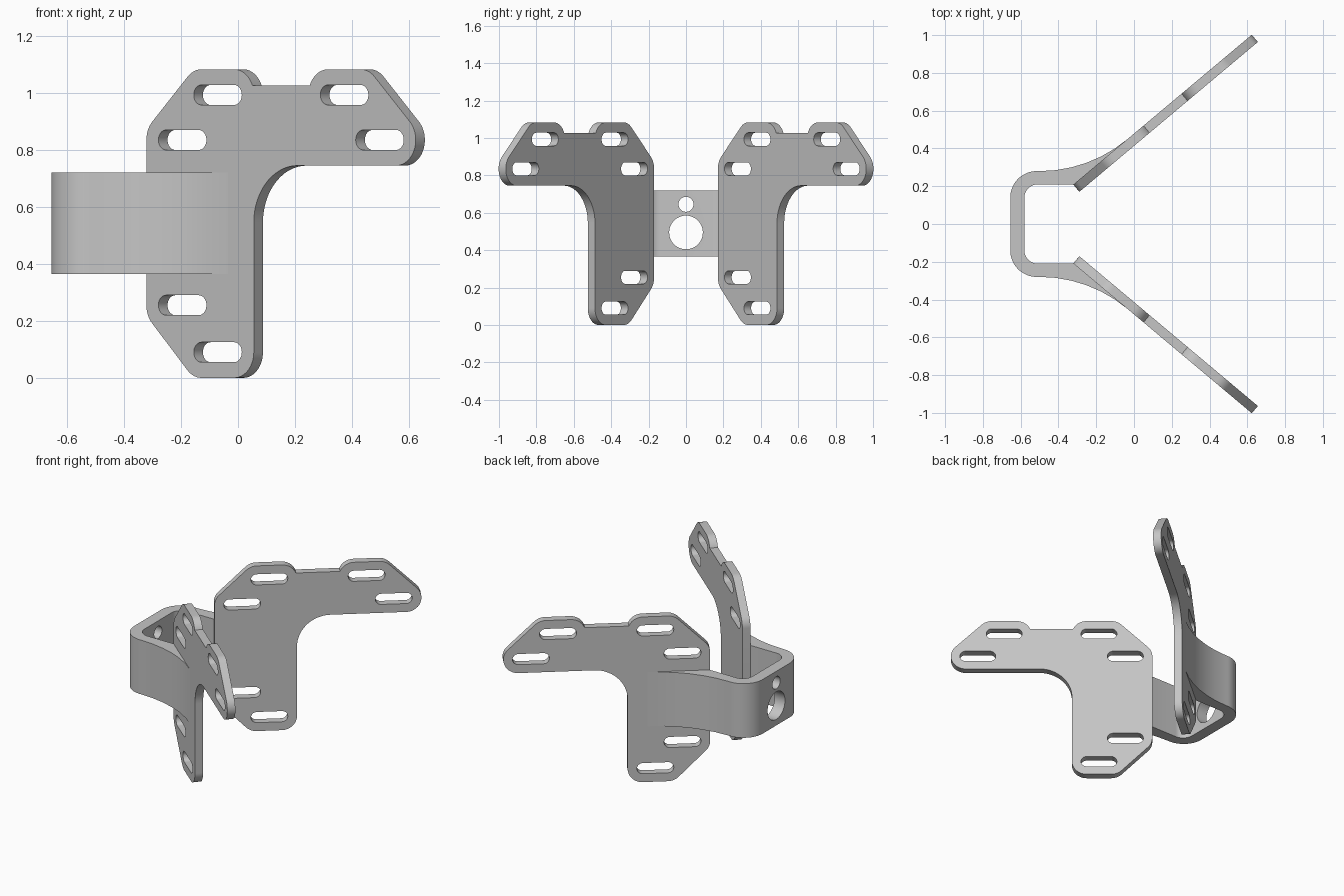
import bpy, bmesh
from math import sin, cos, tan, radians, hypot
from mathutils import Matrix, Vector

cube = bpy.data.objects.get("Cube")
if cube:
    bpy.data.objects.remove(cube, do_unlink=True)

steel = bpy.data.materials.new("steel grey")
steel.use_nodes = True
GREY = (0.56, 0.56, 0.56, 1)
steel.diffuse_color = GREY
steel.node_tree.nodes["Principled BSDF"].inputs["Base Color"].default_value = GREY

T = 0.05            # plate thickness
R = 0.09            # rounding of plate corners
ANGLE = radians(40)  # plate splay
DIR = Vector((cos(ANGLE), sin(ANGLE), 0))
INWARD = Vector((sin(ANGLE), -cos(ANGLE), 0))
ROOT = Vector((-0.32, 0.21, 0))  # outer inner-end corner of the back plate


def arc(x, y, r, start, end):
    n = max(2, int(abs(end - start) / 6))
    angles = [radians(start + (end - start) * i / n) for i in range(n + 1)]
    return [(x + r * cos(a), y + r * sin(a)) for a in angles]


def slot(x, y, half=0.075, r=0.035):
    return arc(x + half, y, r, -90, 90) + arc(x - half, y, r, 90, 270)


def extruded(name, loops, depth, matrix):
    """Solid from closed outlines; inner outlines become holes."""
    curve = bpy.data.curves.new(name, 'CURVE')
    curve.dimensions = '2D'
    curve.fill_mode = 'BOTH'
    curve.extrude = depth / 2
    for loop in loops:
        spline = curve.splines.new('POLY')
        spline.points.add(len(loop) - 1)
        for point, (x, y) in zip(spline.points, loop):
            point.co = (x, y, 0, 1)
        spline.use_cyclic_u = True
    temp = bpy.data.objects.new(name + "_outline", curve)
    bpy.context.collection.objects.link(temp)
    graph = bpy.context.evaluated_depsgraph_get()
    mesh = bpy.data.meshes.new_from_object(temp.evaluated_get(graph))
    bpy.data.objects.remove(temp, do_unlink=True)
    bm = bmesh.new()
    bm.from_mesh(mesh)
    bmesh.ops.remove_doubles(bm, verts=bm.verts, dist=0.0001)
    bm.transform(matrix)
    bmesh.ops.recalc_face_normals(bm, faces=bm.faces)
    bm.to_mesh(mesh)
    bm.free()
    mesh.name = name
    mesh.materials.clear()
    mesh.materials.append(steel)
    obj = bpy.data.objects.new(name, mesh)
    bpy.context.collection.objects.link(obj)
    return obj


def smooth(obj):
    bpy.ops.object.select_all(action='DESELECT')
    obj.select_set(True)
    bpy.context.view_layer.objects.active = obj
    bpy.ops.object.shade_smooth_by_angle(angle=radians(25))


# Splayed plates: L-shaped outline with rounded corners and six slots
corners = [
    (0.40, 0.09, R, -90, 0), (0.69, 0.545, 0.2, 180, 90),
    (1.142, 0.835, R, -90, 45), (0.98, 0.993, R, 45, 90),
    (0.83, 0.993, R, 90, 158), (0.40, 0.993, R, 22, 90),
    (0.25, 0.993, R, 90, 135), (0.088, 0.835, R, 135, 180),
    (0.088, 0.255, R, 180, 225), (0.25, 0.09, R, 225, 270)]
outline = [p for c in corners for p in arc(*c)]
slots = [slot(x, y) for x, y in (
    (0.325, 0.09), (0.163, 0.255), (0.163, 0.835),
    (0.325, 0.993), (0.905, 0.993), (1.067, 0.835))]
place = Matrix((DIR, (0, 0, 1), INWARD)).transposed().to_4x4()
place.translation = ROOT + INWARD * T / 2
flip = Matrix.Scale(-1, 4, (0, 1, 0))
for name, matrix in (("back_plate", place), ("front_plate", flip @ place)):
    smooth(extruded(name, [outline] + slots, T, matrix))

# U-shaped clip: outer side flares in a large arc tangent to each plate
OUT, IN = 0.28, 0.21
kink = ROOT.x + (OUT - ROOT.y) / tan(ANGLE)
flare_x = -0.5
flare_r = (kink - flare_x) / tan(ANGLE / 2)
embed = ROOT + INWARD * 0.025
tip = embed + DIR * 0.40
half = arc(-0.515, 0.14, 0.14, 180, 90)
half += arc(flare_x, OUT + flare_r, flare_r, -90, -50)
half += [(tip.x, tip.y), (embed.x + 0.02, embed.y + 0.017), (ROOT.x, IN)]
half += arc(-0.51, 0.14, 0.07, 90, 180)
# Outer wall, flare and inner wall, then the mirrored half back to the start
clip_outline = half + [(x, -y) for x, y in reversed(half)]
clip = extruded("clip", [clip_outline], 0.355, Matrix.Translation((0, 0, 0.5425)))

# Two round holes through the clip's end wall
for name, z, r in (("large_hole", 0.495, 0.09), ("small_hole", 0.645, 0.04)):
    bpy.ops.mesh.primitive_cylinder_add(
        vertices=48, radius=r, depth=0.3, location=(-0.62, 0, z),
        rotation=(0, radians(90), 0))
    cutter = bpy.context.object
    cutter.name = name + "_cutter"
    cutter.data.materials.append(steel)
    cut = clip.modifiers.new(name, 'BOOLEAN')
    cut.operation = 'DIFFERENCE'
    cut.solver = 'EXACT'
    cut.object = cutter
    bpy.context.view_layer.objects.active = clip
    bpy.ops.object.modifier_apply(modifier=name)
    bpy.data.objects.remove(cutter, do_unlink=True)
smooth(clip)
